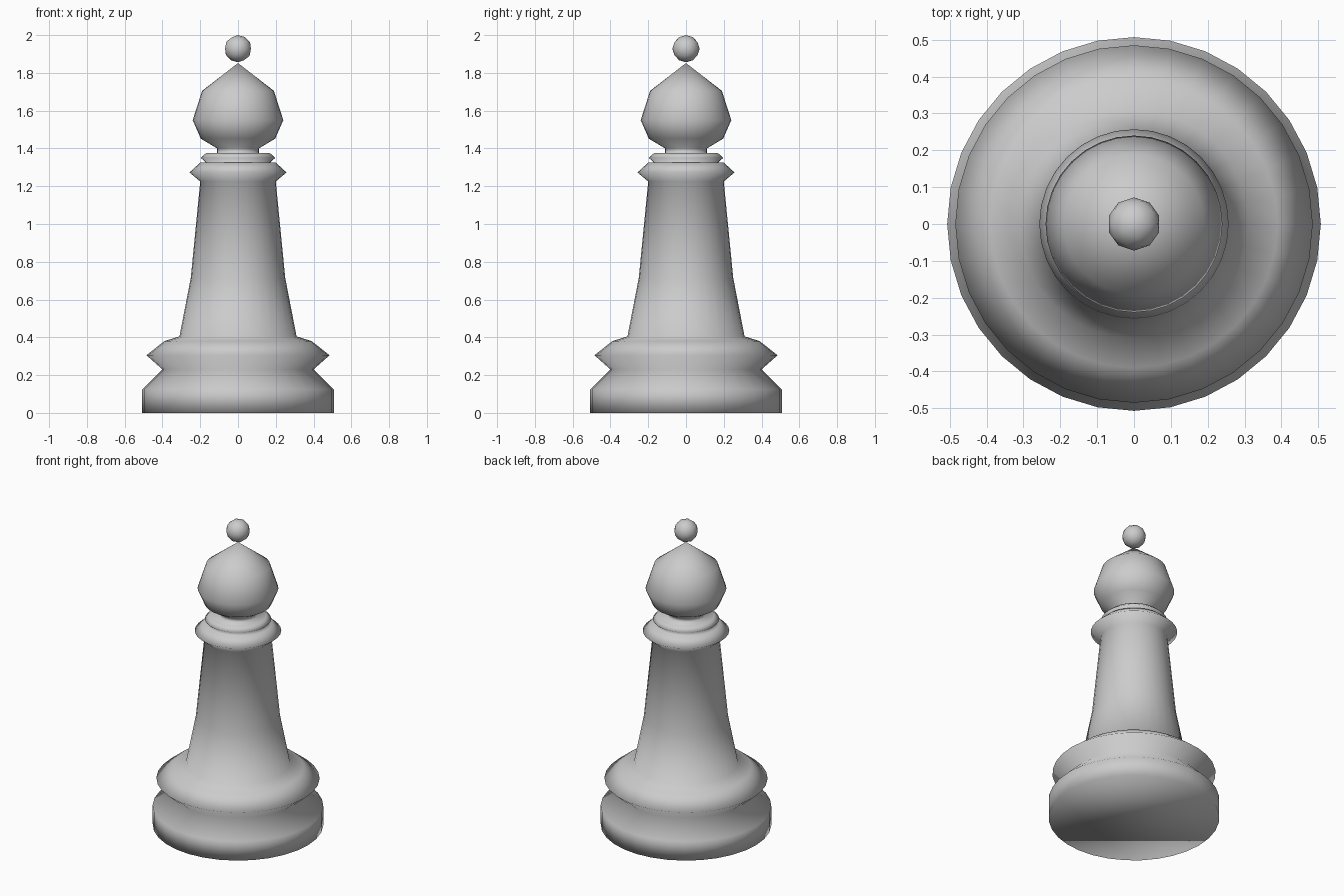
import bpy, bmesh
from math import tau, cos, sin

if "Cube" in bpy.data.objects:
    bpy.data.objects.remove(bpy.data.objects["Cube"])

SIDES = 32


def lathe(name, profile):
    """Revolve (radius, z) points around z; cap the bottom, close at the apex."""
    bm = bmesh.new()
    rings = []
    for r, z in profile:
        if r == 0:
            rings.append([bm.verts.new((0, 0, z))] * SIDES)
        else:
            rings.append([bm.verts.new((r * cos(tau * i / SIDES), r * sin(tau * i / SIDES), z))
                          for i in range(SIDES)])
    bm.faces.new(rings[0][::-1])
    for low, high in zip(rings, rings[1:]):
        for i in range(SIDES):
            j = (i + 1) % SIDES
            corners = [low[i], low[j], high[j], high[i]]
            bm.faces.new(list(dict.fromkeys(corners)))
    for f in bm.faces:
        f.smooth = True
    mesh = bpy.data.meshes.new(name)
    bm.to_mesh(mesh)
    bm.free()
    obj = bpy.data.objects.new(name, mesh)
    bpy.context.collection.objects.link(obj)
    return obj


# Sections of the single turned body, bottom to top
foot = [(0.507, 0), (0.507, 0.125), (0.40, 0.23)]
base_ring = [(0.485, 0.305), (0.39, 0.38), (0.31, 0.405)]
column = [(0.25, 0.715), (0.20, 1.225)]
collar = [(0.257, 1.273), (0.20, 1.325)]
upper_ring = [(0.17, 1.325), (0.197, 1.35), (0.17, 1.375)]
neck = [(0.11, 1.375), (0.11, 1.40)]
head = [(0.197, 1.452), (0.24, 1.55), (0.19, 1.705), (0, 1.852)]
lathe("turned_body", foot + base_ring + column + collar + upper_ring + neck + head)

# Small ball on the tip
bpy.ops.mesh.primitive_ico_sphere_add(subdivisions=2, radius=0.072, location=(0, 0, 1.928))
ball = bpy.context.object
ball.name = "top_ball"
bpy.ops.object.shade_smooth()
